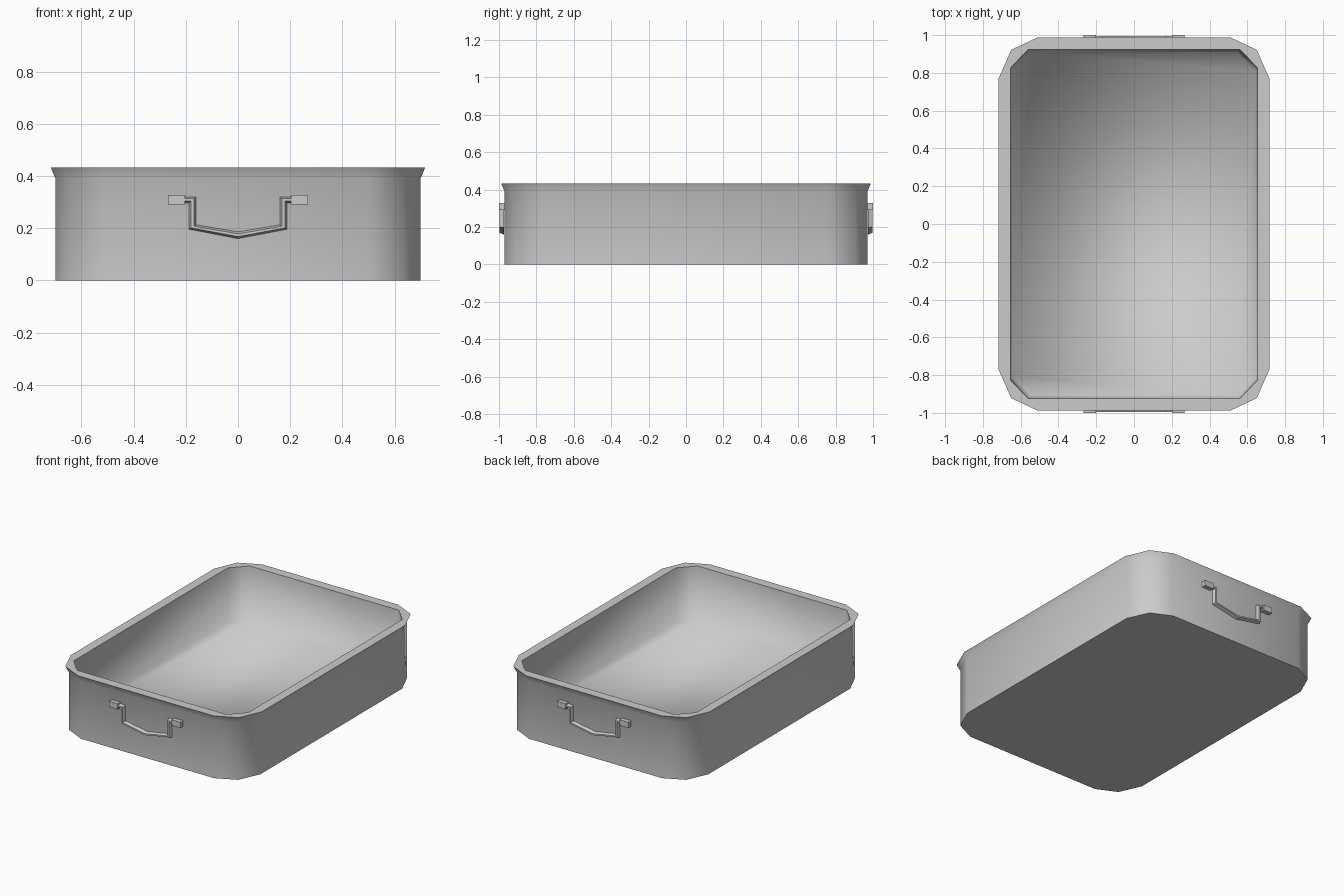
import bpy
import bmesh

old = bpy.data.objects.get("Cube")
if old:
    bpy.data.objects.remove(old, do_unlink=True)

metal = bpy.data.materials.new("grey metal")
metal.use_nodes = True
colour = (0.6, 0.6, 0.6, 1)
metal.diffuse_color = colour
metal.node_tree.nodes["Principled BSDF"].inputs["Base Color"].default_value = colour


def finish(bm, name):
    bmesh.ops.recalc_face_normals(bm, faces=bm.faces)
    mesh = bpy.data.meshes.new(name)
    bm.to_mesh(mesh)
    bm.free()
    mesh.materials.append(metal)
    obj = bpy.data.objects.new(name, mesh)
    bpy.context.collection.objects.link(obj)
    return obj


def ring(bm, corner, z):
    """Closed outline at height z, mirrored from one corner's points."""
    back = corner[::-1]
    pts = [(x, y) for x, y in corner] + [(x, -y) for x, y in back]
    pts += [(-x, -y) for x, y in corner] + [(-x, y) for x, y in back]
    return [bm.verts.new((x, y, z)) for x, y in pts]


def close_loop(a):
    return list(zip(a, a[1:] + a[:1]))


def bridge(bm, a, b):
    for (a0, a1), (b0, b1) in zip(close_loop(a), close_loop(b)):
        bm.faces.new((a0, a1, b1, b0))


# Pan: outer wall, flared lip, flat rim and hollow interior
wall = [(0.50, 0.97), (0.635, 0.905), (0.70, 0.76)]
lip = [(0.51, 0.988), (0.65, 0.922), (0.717, 0.77)]
opening = [(0.56, 0.925), (0.655, 0.825)]
floor = [(0.546, 0.908), (0.645, 0.808)]

bm = bmesh.new()
base = ring(bm, wall, 0)
wall_top = ring(bm, wall, 0.39)
rim_out = ring(bm, lip, 0.432)
rim_in = ring(bm, opening, 0.432)
inside = ring(bm, floor, 0.072)
bridge(bm, base, wall_top)
bridge(bm, wall_top, rim_out)
bridge(bm, rim_in, inside)
bm.faces.new(base)
bm.faces.new(inside)
rim_edges = [bm.edges.get(pair) for loop in (rim_out, rim_in) for pair in close_loop(loop)]
bmesh.ops.bridge_loops(bm, edges=rim_edges)

for f in bm.faces:
    f.smooth = True
for loop in (base, rim_out, rim_in):
    for a, b in close_loop(loop):
        bm.edges.get((a, b)).smooth = False
finish(bm, "pan_body")


def mirrored(half):
    return half + [(-x, z) for x, z in half[-2::-1]]


# Drop handles: bar with bevelled front edges, held by two blocks
outer = mirrored([(-0.21, 0.297), (-0.188, 0.297), (-0.188, 0.196), (0, 0.16)])
inner = mirrored([(-0.21, 0.32), (-0.161, 0.32), (-0.161, 0.213), (0, 0.186)])


def handle(side, label):
    front, back = side * 0.996, side * 0.974
    bm = bmesh.new()
    sections = []
    for (ox, oz), (ix, iz) in zip(outer, inner):
        section = []
        for blend, y in ((0, back), (0.3, front), (0.7, front), (1, back)):
            x, z = ox + (ix - ox) * blend, oz + (iz - oz) * blend
            section.append(bm.verts.new((x, y, z)))
        sections.append(section)
    for a, b in zip(sections, sections[1:]):
        bridge(bm, a, b)
    bm.faces.new(sections[0])
    bm.faces.new(sections[-1])
    finish(bm, label + "_handle_bar")

    for x, end in ((0.235, "left"), (-0.235, "right")):
        bm = bmesh.new()
        bmesh.ops.create_cube(bm, size=1)
        bmesh.ops.scale(bm, vec=(0.065, 0.04, 0.038), verts=bm.verts)
        bmesh.ops.translate(bm, vec=(x, side * 0.98, 0.309), verts=bm.verts)
        finish(bm, label + "_handle_block_" + end)


handle(-1, "front")
handle(1, "back")
